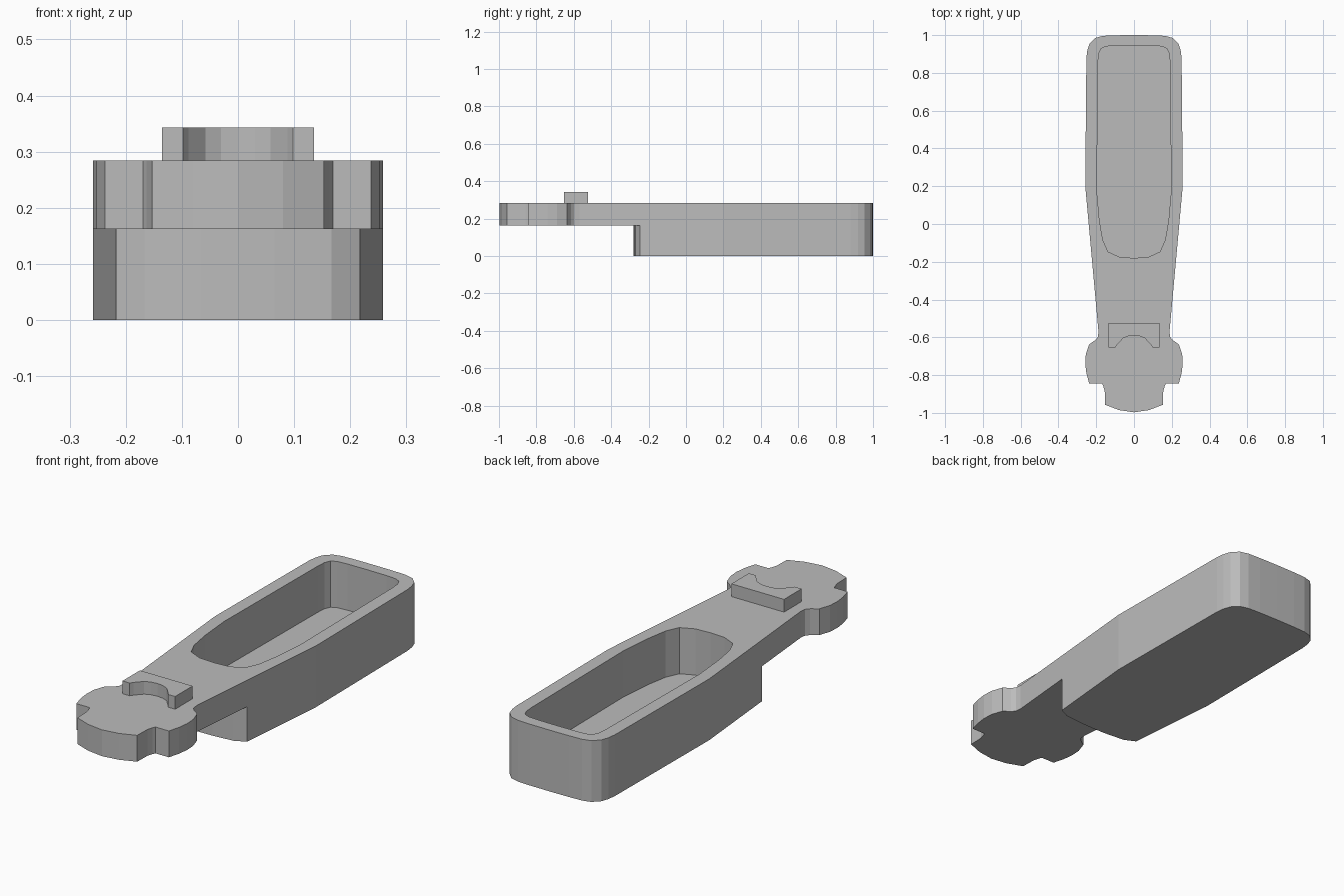
import bpy
import bmesh

if "Cube" in bpy.data.objects:
    bpy.data.objects.remove(bpy.data.objects["Cube"], do_unlink=True)

grey = bpy.data.materials.new("plain grey")
grey.use_nodes = True
grey.diffuse_color = (0.5, 0.5, 0.5, 1)
grey.node_tree.nodes["Principled BSDF"].inputs["Base Color"].default_value = (0.5, 0.5, 0.5, 1)


def prism(name, half, z0, z1):
    """Extrude a +x half outline, mirrored across x = 0, between two heights."""
    outline = half + [(-x, y) for x, y in reversed(half) if x > 0]
    bm = bmesh.new()
    base = bm.faces.new([bm.verts.new((x, y, z0)) for x, y in outline])
    top = bmesh.ops.extrude_face_region(bm, geom=[base])["geom"]
    for v in top:
        if isinstance(v, bmesh.types.BMVert):
            v.co.z = z1
    bmesh.ops.recalc_face_normals(bm, faces=bm.faces[:])
    mesh = bpy.data.meshes.new(name)
    bm.to_mesh(mesh)
    bm.free()
    mesh.materials.append(grey)
    obj = bpy.data.objects.new(name, mesh)
    bpy.context.collection.objects.link(obj)
    return obj


def cut(target, cutter):
    """Subtract the cutter and remove it."""
    mod = target.modifiers.new(cutter.name, "BOOLEAN")
    mod.operation = "DIFFERENCE"
    mod.solver = "EXACT"
    mod.object = cutter
    cutter.hide_render = True
    bpy.context.view_layer.objects.active = target
    bpy.ops.object.modifier_apply(modifier=mod.name)
    bpy.data.objects.remove(cutter, do_unlink=True)


TOP, LEDGE, FLOOR = 0.284, 0.162, 0.07

# Tapered handle with the lobed head, outlined from back to front
handle = prism("handle", [
    (0, 1), (0.1, 0.999), (0.165, 0.996), (0.205, 0.985), (0.235, 0.955),
    (0.247, 0.92), (0.252, 0.88), (0.258, 0.2), (0.188, -0.57),
    (0.191, -0.598), (0.205, -0.615), (0.237, -0.637), (0.255, -0.69),
    (0.258, -0.74), (0.252, -0.79), (0.237, -0.845), (0.169, -0.845),
    (0.163, -0.858), (0.155, -0.885), (0.153, -0.957), (0.08, -0.985),
    (0, -0.997)], 0, TOP)

# Undercut below the neck and head
cut(handle, prism("undercut", [
    (0, -0.28), (0.065, -0.279), (0.167, -0.27), (0.218, -0.245),
    (0.4, -0.16), (0.4, -1.2), (0, -1.2)], -0.1, LEDGE))

# Open pocket in the handle
cut(handle, prism("pocket", [
    (0, 0.945), (0.1, 0.944), (0.15, 0.94), (0.175, 0.928), (0.187, 0.9),
    (0.19, 0.86), (0.197, 0.18), (0.183, 0.02), (0.165, -0.085),
    (0.137, -0.147), (0.075, -0.175), (0, -0.18)], FLOOR, 0.5))

# Raised tab with a scooped front edge
prism("raised_tab", [
    (0, -0.525), (0.135, -0.525), (0.135, -0.653), (0.098, -0.653),
    (0.088, -0.638), (0.058, -0.605), (0.03, -0.593), (0, -0.59)],
    TOP - 0.002, 0.343)
